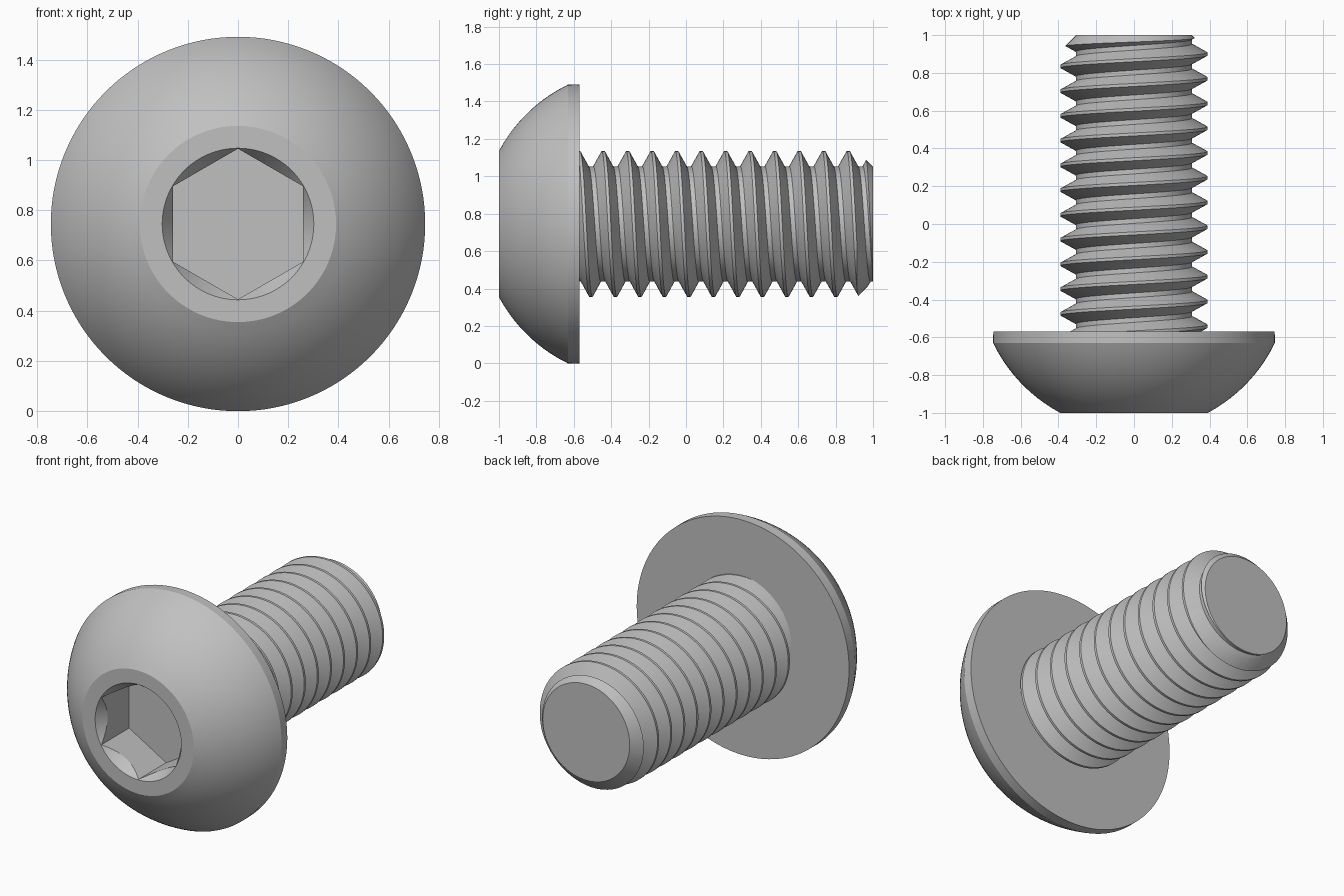
import bpy, bmesh
from math import sin, cos, pi, sqrt

if "Cube" in bpy.data.objects:
    bpy.data.objects.remove(bpy.data.objects["Cube"], do_unlink=True)

AXIS_Z = 0.745      # height of the bolt axis, which runs along y
PITCH = 0.131
CREST, ROOT = 0.39, 0.308

steel = bpy.data.materials.new("steel grey")
steel.use_nodes = True
GREY = (0.53, 0.53, 0.53, 1)
steel.diffuse_color = GREY
steel.node_tree.nodes["Principled BSDF"].inputs["Base Color"].default_value = GREY


def polar(r, y, a):
    return (r * cos(a), y, AXIS_Z + r * sin(a))


def finish(name, bm):
    bmesh.ops.recalc_face_normals(bm, faces=bm.faces)
    mesh = bpy.data.meshes.new(name)
    bm.to_mesh(mesh)
    bm.free()
    mesh.materials.append(steel)
    ob = bpy.data.objects.new(name, mesh)
    bpy.context.collection.objects.link(ob)
    return ob


def lathe(name, profile, sides):
    """Solid of revolution around the bolt axis from (radius, y) points."""
    bm = bmesh.new()
    rings = [[bm.verts.new(polar(r, y, pi / 2 + 2 * pi * k / sides))
              for k in range(sides)] for r, y in profile]
    for a, b in zip(rings, rings[1:]):
        for k in range(sides):
            n = (k + 1) % sides
            bm.faces.new((a[k], a[n], b[n], b[k]))
    bm.faces.new(rings[0])
    bm.faces.new(rings[-1])
    return finish(name, bm)


def cut(ob, tool, operation):
    mod = ob.modifiers.new("cut", "BOOLEAN")
    mod.object, mod.operation, mod.solver = tool, operation, "EXACT"
    bpy.context.view_layer.update()
    bpy.context.view_layer.objects.active = ob
    bpy.ops.object.modifier_apply(modifier=mod.name)
    bpy.data.objects.remove(tool, do_unlink=True)


def smooth(ob):
    bpy.ops.object.select_all(action="DESELECT")
    ob.select_set(True)
    bpy.context.view_layer.objects.active = ob
    bpy.ops.object.shade_smooth_by_angle(angle=pi / 9)


# Domed head: spherical front and a short straight rim
CENTRE_Y, DOME_R, STEPS = -0.27, 0.828, 14
dome = []
for i in range(STEPS + 1):
    y = -1 + 0.37 * i / STEPS
    dome.append((sqrt(DOME_R ** 2 - (y - CENTRE_Y) ** 2), y))
head = lathe("head", dome + [(0.745, -0.57)], 128)

# Hex socket with a conical lead-in
cut(head, lathe("socket_cutter", [(0.30, -1.1), (0.30, -0.72)], 6), "DIFFERENCE")
cut(head, lathe("lead_in_cutter", [(0.322, -1.03), (0.252, -0.925)], 96), "DIFFERENCE")
smooth(head)


# Threaded shank: crest and root lines swept along a right-hand helix
def thread_shank(start, end, sides=96):
    section = [(-0.008, CREST), (0.008, CREST), (0.053, ROOT), (0.078, ROOT)]
    rows = [(m * PITCH + dy, r) for m in range(-14, 6) for dy, r in section]
    bm = bmesh.new()
    grid = []
    for y0, r in rows:
        row = []
        for k in range(sides + 1):
            t = k / sides
            y = 0.90 + y0 - PITCH * t
            inside = start < y < end
            row.append(bm.verts.new(polar(r if inside else ROOT,
                                          min(max(y, start), end), 2 * pi * t)))
        grid.append(row)
    for a, b in zip(grid, grid[1:]):
        for k in range(sides):
            bm.faces.new((a[k], a[k + 1], b[k + 1], b[k]))
    bmesh.ops.remove_doubles(bm, verts=bm.verts, dist=0.0002)
    bmesh.ops.holes_fill(bm, edges=[e for e in bm.edges if e.is_boundary], sides=0)
    return finish("threaded_shank", bm)


# Trim the shank to length with a chamfered tip
shank = thread_shank(-0.75, 1.2)
cut(shank, lathe("tip_cutter", [(0.45, -0.6), (0.45, 0.855), (0.305, 1.0)], 96), "INTERSECT")
smooth(shank)
